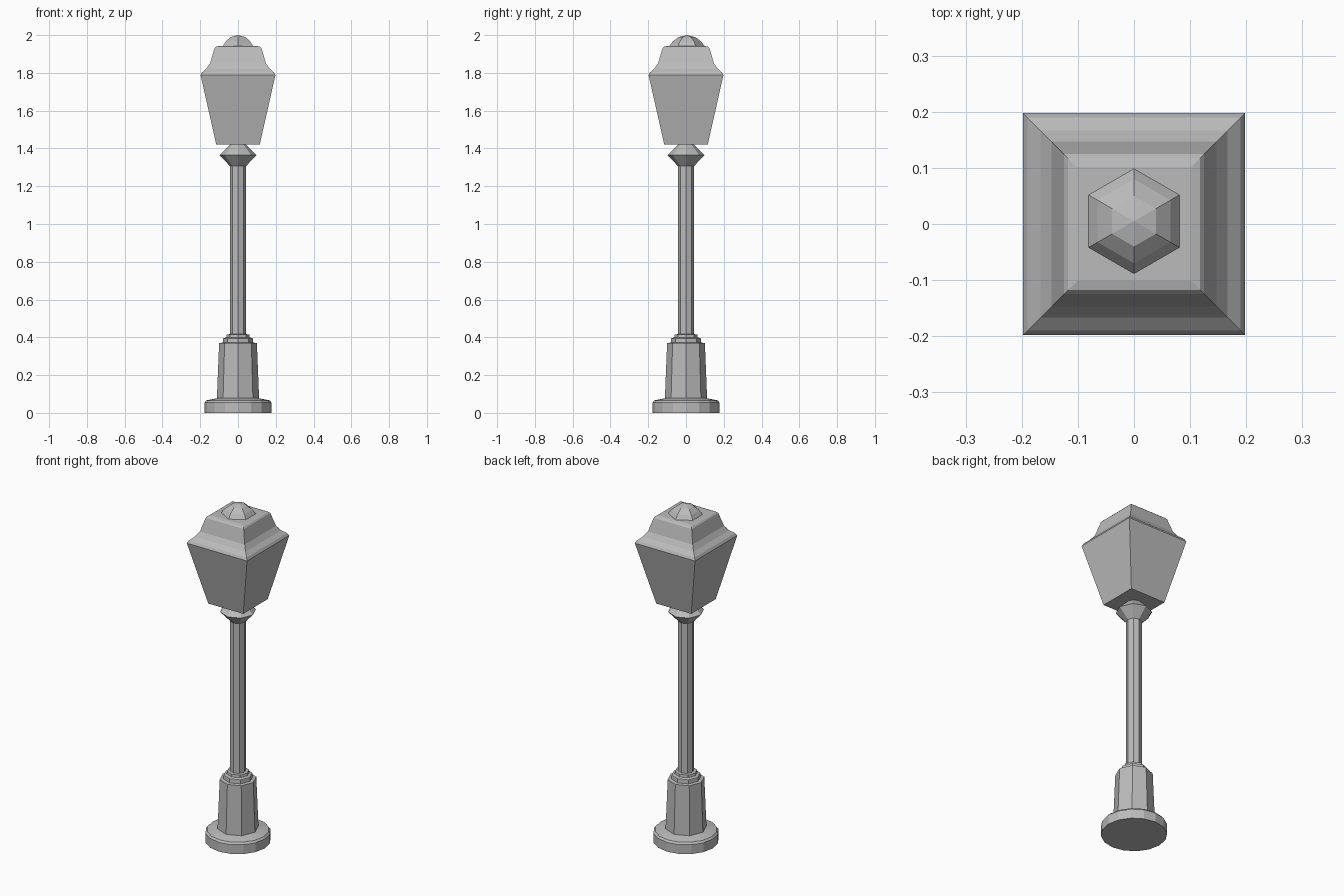
import bpy
import bmesh
from math import cos, sin, pi, sqrt

cube = bpy.data.objects.get("Cube")
if cube:
    bpy.data.objects.remove(cube, do_unlink=True)

# Single painted metal colour
GREY = (0.5, 0.5, 0.5, 1.0)
metal = bpy.data.materials.new("grey_metal")
metal.use_nodes = True
metal.diffuse_color = GREY
metal.node_tree.nodes["Principled BSDF"].inputs["Base Color"].default_value = GREY


def lathe(name, sides, profile, turn=0.0, centre_y=0.0):
    """Closed solid with a regular polygon section, from (radius, height) pairs."""
    bm = bmesh.new()
    rings = []
    for radius, z in profile:
        angles = [turn + 2 * pi * i / sides for i in range(sides)]
        rings.append([bm.verts.new((radius * cos(a), centre_y + radius * sin(a), z))
                      for a in angles])
    for low, high in zip(rings, rings[1:]):
        for i in range(sides):
            j = (i + 1) % sides
            bm.faces.new((low[i], low[j], high[j], high[i]))
    bm.faces.new(rings[0][::-1])
    bm.faces.new(rings[-1])
    bmesh.ops.remove_doubles(bm, verts=bm.verts, dist=0.0005)
    mesh = bpy.data.meshes.new(name)
    bm.to_mesh(mesh)
    bm.free()
    mesh.materials.append(metal)
    obj = bpy.data.objects.new(name, mesh)
    bpy.context.collection.objects.link(obj)
    return obj


def square(name, profile):
    """Square section, given by half width."""
    return lathe(name, 4, [(w * sqrt(2), z) for w, z in profile], pi / 4)


# Foot and pedestal
lathe("base_disc", 16, [(0.177, 0), (0.177, 0.055), (0.168, 0.066), (0.11, 0.078)])
lathe("pedestal", 8, [(0.112, 0.07), (0.1, 0.37), (0.08, 0.372), (0.078, 0.395),
                      (0.062, 0.4), (0.06, 0.415), (0.04, 0.417)])

# Post and the flared collar under the lantern
lathe("post", 8, [(0.043, 0.4), (0.043, 1.32)])
lathe("collar", 8, [(0.043, 1.307), (0.098, 1.365), (0.04, 1.422)])

# Lantern body with its curved roof
square("lantern_glass", [(0.115, 1.42), (0.198, 1.788)])
square("lantern_roof", [(0.198, 1.788), (0.19, 1.803), (0.167, 1.823), (0.147, 1.852),
                        (0.135, 1.895), (0.125, 1.93), (0.118, 1.938), (0.102, 1.942)])

# Faceted cap
lathe("finial", 6, [(0.095, 1.94), (0.075, 1.966), (0.045, 1.989), (0, 2.0)], pi / 6, 0.005)
